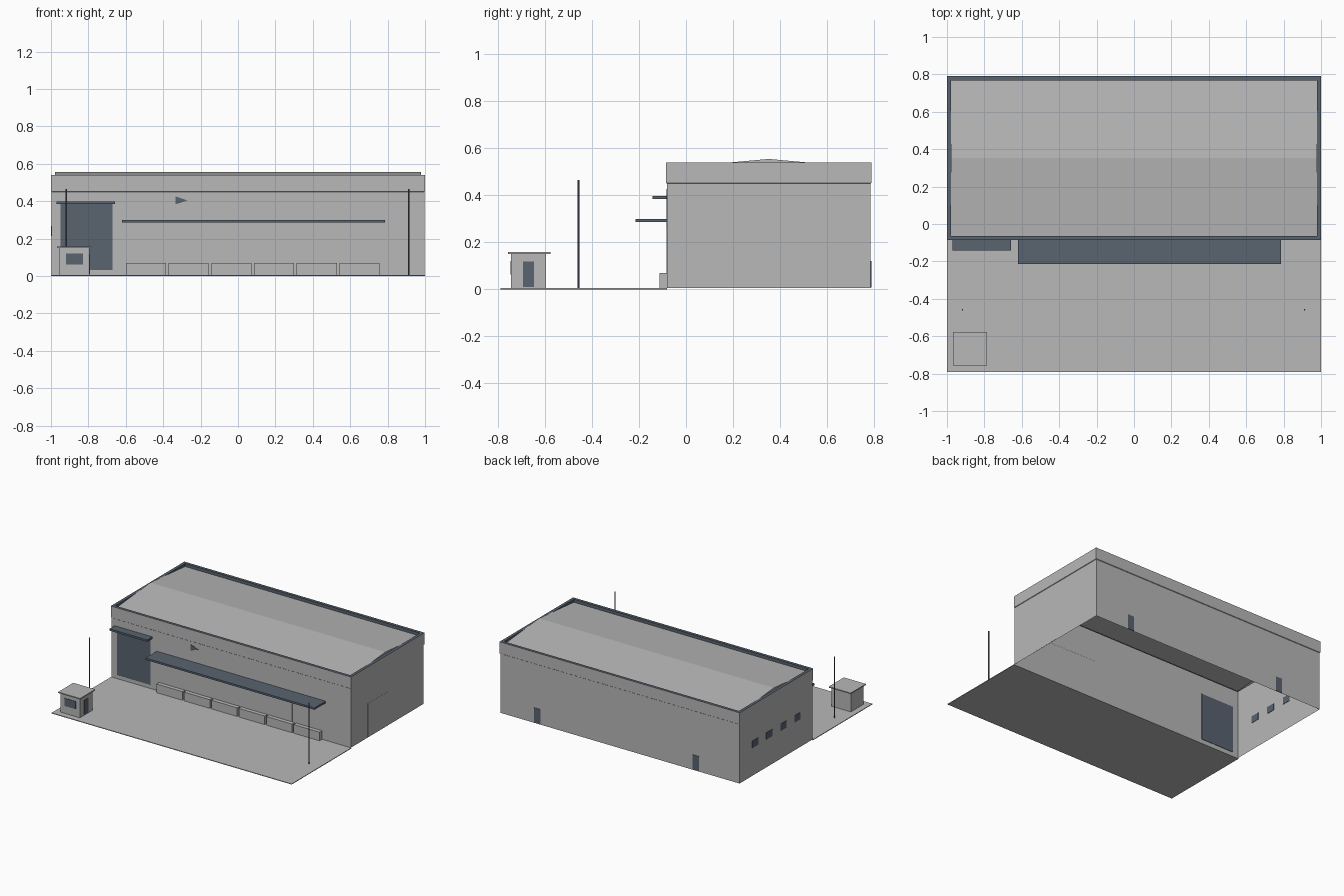
import bpy
import bmesh

cube = bpy.data.objects.get("Cube")
if cube:
    bpy.data.objects.remove(cube, do_unlink=True)


def material(name, color):
    mat = bpy.data.materials.new(name)
    mat.use_nodes = True
    mat.diffuse_color = (*color, 1)
    mat.node_tree.nodes["Principled BSDF"].inputs["Base Color"].default_value = (*color, 1)
    return mat


GREY = material("light grey", (0.48, 0.48, 0.48))
SLATE = material("slate blue", (0.1, 0.125, 0.16))


def finish(name, bm, *mats):
    mesh = bpy.data.meshes.new(name)
    bm.to_mesh(mesh)
    bm.free()
    for mat in mats:
        mesh.materials.append(mat)
    obj = bpy.data.objects.new(name, mesh)
    bpy.context.collection.objects.link(obj)
    return obj


def box(name, x, y, z, mat):
    """Box from (min, max) ranges on each axis."""
    bm = bmesh.new()
    bmesh.ops.create_cube(bm, size=1)
    for v in bm.verts:
        v.co = [sum(r) / 2 + c * (r[1] - r[0]) for c, r in zip(v.co, (x, y, z))]
    return finish(name, bm, mat)


FRONT, BACK = -0.085, 0.79
SKIN = 0.004       # how far the parapet band stands out from the walls
PLATE = 0.003
wall_front, wall_back, wall_side = FRONT + SKIN, BACK - SKIN, 1 - SKIN

# Hall shell: rings of (inset, height), with a projecting band and slate coping
bm = bmesh.new()
rings = []
for inset, z in ((SKIN, 0.005), (SKIN, 0.45), (0, 0.453), (0, 0.54), (0.022, 0.54), (0.022, 0.51)):
    x, y0, y1 = 1 - inset, FRONT + inset, BACK - inset
    rings.append([bm.verts.new(p) for p in ((-x, y0, z), (x, y0, z), (x, y1, z), (-x, y1, z))])
for level, (low, high) in enumerate(zip(rings, rings[1:])):
    for i in range(4):
        j = (i + 1) % 4
        face = bm.faces.new((low[i], low[j], high[j], high[i]))
        face.material_index = int(level >= 3)
finish("hall_walls", bm, GREY, SLATE)

# Shallow gabled roof set inside the parapet
bm = bmesh.new()
section = ((FRONT + 0.022, 0.517), ((FRONT + BACK) / 2, 0.555), (BACK - 0.022, 0.517))
left, right = ([bm.verts.new((x, y, z)) for y, z in section] for x in (-0.978, 0.978))
for i in range(2):
    bm.faces.new((left[i], right[i], right[i + 1], left[i + 1]))
bm.faces.new(left[::-1])
bm.faces.new(right)
finish("hall_roof", bm, GREY)

# Paved yard
box("yard", (-1, 1), (-0.79, FRONT + SKIN), (0, 0.005), GREY)

# Main gate and the two canopies
box("main_gate", (-0.95, -0.67), (wall_front - PLATE, wall_front + PLATE), (0.033, 0.39), SLATE)
box("gate_canopy", (-0.97, -0.657), (-0.142, wall_front), (0.384, 0.398), SLATE)
box("dock_canopy", (-0.62, 0.787), (-0.215, wall_front), (0.286, 0.3), SLATE)

# Row of loading docks, each with a flush shutter above
for i in range(6):
    x = -0.6 + i * 0.2285
    box(f"dock_platform_{i + 1}", (x, x + 0.215), (-0.112, wall_front), (0.005, 0.07), GREY)
    box(f"dock_shutter_{i + 1}", (x + 0.02, x + 0.195),
        (wall_front - 0.001, wall_front), (0.07, 0.26), GREY)

# Flush door on the side wall
box("side_shutter", (wall_side, wall_side + 0.001), (0.12, 0.355), (0.008, 0.26), GREY)

# Triangular sign on the front wall
bm = bmesh.new()
tri = [bm.verts.new((x, wall_front, z)) for x, z in ((-0.335, 0.383), (-0.27, 0.404), (-0.335, 0.426))]
face = bm.faces.new(tri)
extruded = bmesh.ops.extrude_face_region(bm, geom=[face])["geom"]
bmesh.ops.translate(bm, vec=(0, -PLATE, 0), verts=[g for g in extruded if isinstance(g, bmesh.types.BMVert)])
bmesh.ops.recalc_face_normals(bm, faces=bm.faces)
finish("arrow_sign", bm, SLATE)

# Rear doors
for i, x in enumerate((-0.633, 0.687)):
    box(f"rear_door_{i + 1}", (x - 0.027, x + 0.027), (wall_back - PLATE, wall_back + PLATE),
        (0.008, 0.12), SLATE)

# Side windows
for i in range(4):
    y = 0.1 + i * 0.167
    box(f"side_window_{i + 1}", (-wall_side - PLATE, -wall_side + PLATE),
        (y - 0.034, y + 0.034), (0.215, 0.267), SLATE)

# Lamp posts
for i, x in enumerate((-0.917, 0.912)):
    bm = bmesh.new()
    bmesh.ops.create_cone(bm, cap_ends=True, segments=8, radius1=0.004, radius2=0.004, depth=0.46)
    bmesh.ops.translate(bm, vec=(x, -0.458, 0.235), verts=bm.verts)
    finish(f"lamp_post_{i + 1}", bm, SLATE)

# Guard booth with window, door and overhanging roof
box("booth_body", (-0.955, -0.795), (-0.745, -0.597), (0.005, 0.15), GREY)
box("booth_roof", (-0.968, -0.785), (-0.757, -0.577), (0.15, 0.158), GREY)
box("booth_window", (-0.92, -0.828), (-0.745 - PLATE, -0.744), (0.062, 0.12), SLATE)
box("booth_door", (-0.796, -0.795 + PLATE), (-0.695, -0.648), (0.01, 0.118), SLATE)
